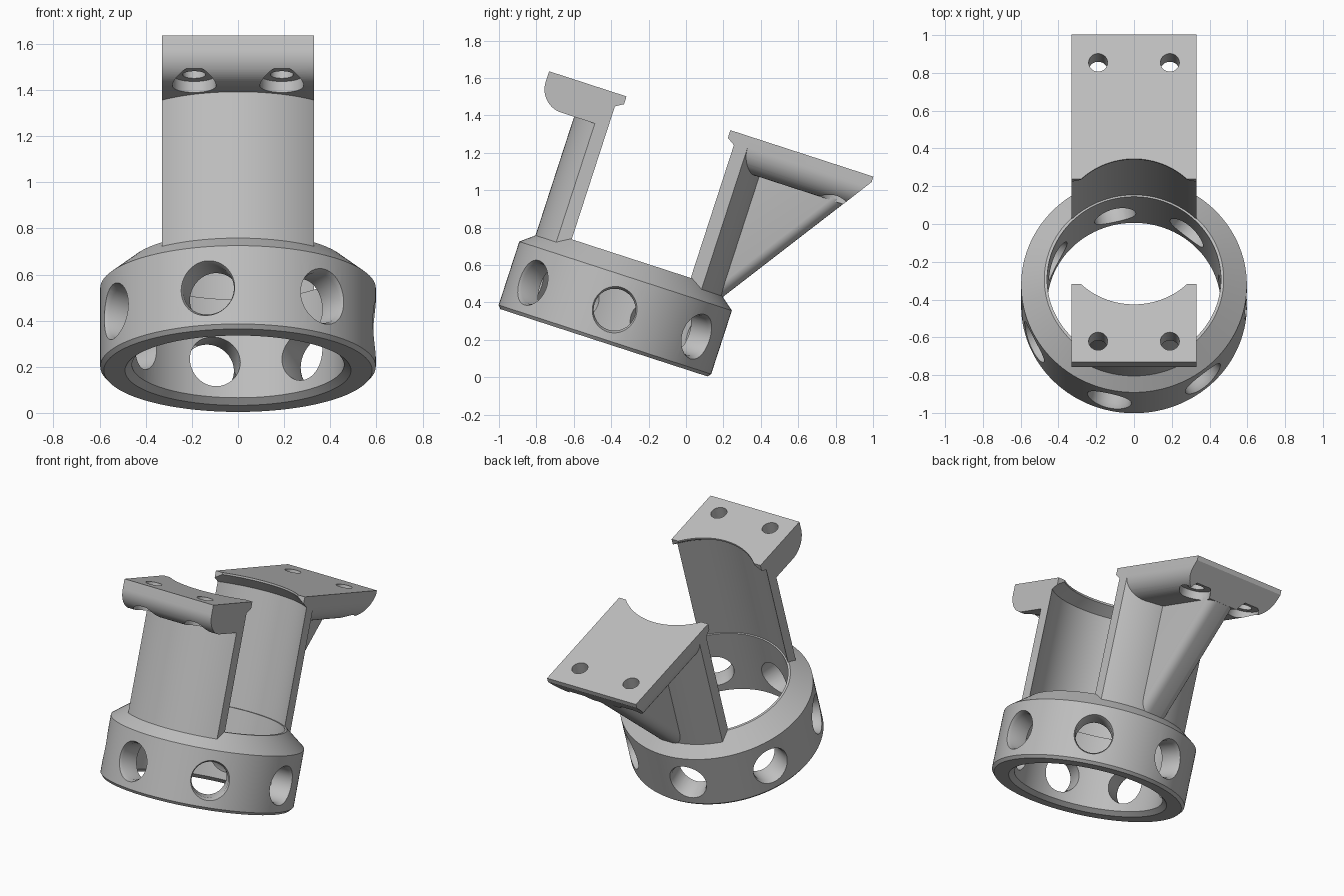
import bpy, bmesh
from math import sin, cos, pi, radians, sqrt
from mathutils import Matrix, Vector

default = bpy.data.objects.get("Cube")
if default:
    bpy.data.objects.remove(default, do_unlink=True)

grey = bpy.data.materials.new("light grey")
grey.use_nodes = True
grey.diffuse_color = (0.52, 0.52, 0.52, 1)
grey.node_tree.nodes["Principled BSDF"].inputs["Base Color"].default_value = grey.diffuse_color

HALF = 0.33          # half width of legs and flanges
TOP, UNDER = 1.29, 1.10   # flange top and underside
ROUND = 0.13         # flange edge rounding


def make(name, bm):
    bmesh.ops.recalc_face_normals(bm, faces=bm.faces)
    mesh = bpy.data.meshes.new(name)
    bm.to_mesh(mesh)
    bm.free()
    mesh.materials.append(grey)
    obj = bpy.data.objects.new(name, mesh)
    bpy.context.collection.objects.link(obj)
    return obj


def lathe(name, profile, steps=120, place=None):
    """Closed (radius, height) profile turned around z."""
    bm = bmesh.new()
    rings = []
    for i in range(steps):
        a = 2 * pi * i / steps
        rings.append([bm.verts.new((r * cos(a), r * sin(a), h)) for r, h in profile])
    n = len(profile)
    for i in range(steps):
        a, b = rings[i], rings[(i + 1) % steps]
        for j in range(n):
            k = (j + 1) % n
            bm.faces.new((a[j], b[j], b[k], a[k]))
    if place:
        bm.transform(place)
    return make(name, bm)


def rod(stations, place, steps=48):
    """Solid round cutter through (radius, height) stations."""
    bm = bmesh.new()
    rings = [[bm.verts.new((r * cos(2 * pi * i / steps), r * sin(2 * pi * i / steps), h))
              for i in range(steps)] for r, h in stations]
    for a, b in zip(rings, rings[1:]):
        for i in range(steps):
            k = (i + 1) % steps
            bm.faces.new((a[i], a[k], b[k], b[i]))
    bm.faces.new(rings[0])
    bm.faces.new(rings[-1])
    bm.transform(place)
    return make("cutter", bm)


def prism(name, points, direction):
    """Extrude a flat outline of 3D points."""
    bm = bmesh.new()
    face = bm.faces.new([bm.verts.new(p) for p in points])
    ext = bmesh.ops.extrude_face_region(bm, geom=[face])
    moved = [v for v in ext["geom"] if isinstance(v, bmesh.types.BMVert)]
    bmesh.ops.translate(bm, verts=moved, vec=Vector(direction))
    return make(name, bm)


def side_prism(name, outline, half=HALF):
    return prism(name, [(-half, u, h) for u, h in outline], (2 * half, 0, 0))


def boolean(obj, cutter, operation="DIFFERENCE"):
    mod = obj.modifiers.new("cut", "BOOLEAN")
    mod.operation, mod.solver, mod.object = operation, "EXACT", cutter
    bpy.context.view_layer.objects.active = obj
    bpy.ops.object.modifier_apply(modifier=mod.name)
    bpy.data.objects.remove(cutter, do_unlink=True)


def arc(cx, cy, start, end, n=16):
    return [(cx + ROUND * cos(radians(start + (end - start) * i / n)),
             cy + ROUND * sin(radians(start + (end - start) * i / n))) for i in range(n + 1)]


# Base ring with chamfers and seven radial holes
ring = lathe("base_ring", [(0.49, 0), (0.582, 0), (0.5975, 0.018), (0.5975, 0.375),
                           (0.475, 0.473), (0.46, 0.473), (0.46, 0.025)])
for i in range(7):
    spin = Matrix.Rotation(2 * pi * i / 7, 4, "Z")
    place = spin @ Matrix.Translation((0, 0, 0.186)) @ Matrix.Rotation(pi / 2, 4, "Y")
    boolean(ring, rod([(0.112, 0.3), (0.112, 0.57), (0.133, 0.615)], place))
parts = [ring]

# Curved legs with an inward lip at the top
for name, side in (("front_leg", -1), ("rear_leg", 1)):
    leg = lathe(name, [(0.47, 0.39), (0.525, 0.39), (0.525, TOP), (0.405, TOP),
                       (0.405, TOP - 0.012), (0.47, 1.22)])
    clip = side_prism("clip", [(side * 0.292, 0.2), (side * 0.8, 0.2),
                               (side * 0.8, 1.5), (side * 0.292, 1.5)])
    boolean(leg, clip, "INTERSECT")
    parts.append(leg)

# Front flange, rounded along its outer lower edge
front = side_prism("front_flange", [(-0.36, TOP), (-0.727, TOP)]
                   + arc(-0.727 + ROUND, UNDER + ROUND, 180, 270) + [(-0.36, UNDER)])

# Rear flange, rounded along both sides and sliced off at a slant
section = ([(HALF, TOP), (-HALF, TOP)]
           + arc(ROUND - HALF, UNDER + ROUND, 180, 270)
           + arc(HALF - ROUND, UNDER + ROUND, 270, 360))
rear = prism("rear_flange", [(x, 0.36, h) for x, h in section], (0, 0.9, 0))
slant = side_prism("clip", [(0.3, 1.0), (0.3, 1.4), (1.096, 1.4), (1.096, 1.26), (0.92, 1.0)], 0.5)
boolean(rear, slant, "INTERSECT")

# Gusset under the rear flange with rounded sloping edges
gusset = side_prism("rear_gusset", [(0.49, 0.372), (0.997, 1.115), (0.49, 1.115)], 0.1)
bm = bmesh.new()
bm.from_mesh(gusset.data)
sloping = [e for e in bm.edges
           if abs(e.verts[0].co.y - e.verts[1].co.y) > 0.1
           and abs(e.verts[0].co.z - e.verts[1].co.z) > 0.1]
bmesh.ops.bevel(bm, geom=sloping, offset=0.06, segments=6, profile=0.5, affect="EDGES")
bm.to_mesh(gusset.data)
bm.free()
parts.append(gusset)

# Clear the bore and drill the counterbored screw holes
for flange, u in ((front, -0.61), (rear, 0.941)):
    boolean(flange, rod([(0.51, 0.9), (0.51, 1.5)], Matrix(), 120))
    for x in (-0.19, 0.19):
        place = Matrix.Translation((x, u, 0))
        boolean(flange, rod([(0.095, 0.9), (0.095, 1.15), (0.05, 1.15), (0.05, 1.5)], place))
    parts.append(flange)

# Tilt the whole mount and set it on the ground
tilt = Matrix.Translation((0, -0.439, 0.184)) @ Matrix.Rotation(radians(-18), 4, "X")
for obj in parts:
    obj.data.transform(tilt)
    bpy.ops.object.select_all(action="DESELECT")
    obj.select_set(True)
    bpy.context.view_layer.objects.active = obj
    bpy.ops.object.shade_smooth_by_angle(angle=radians(25))
